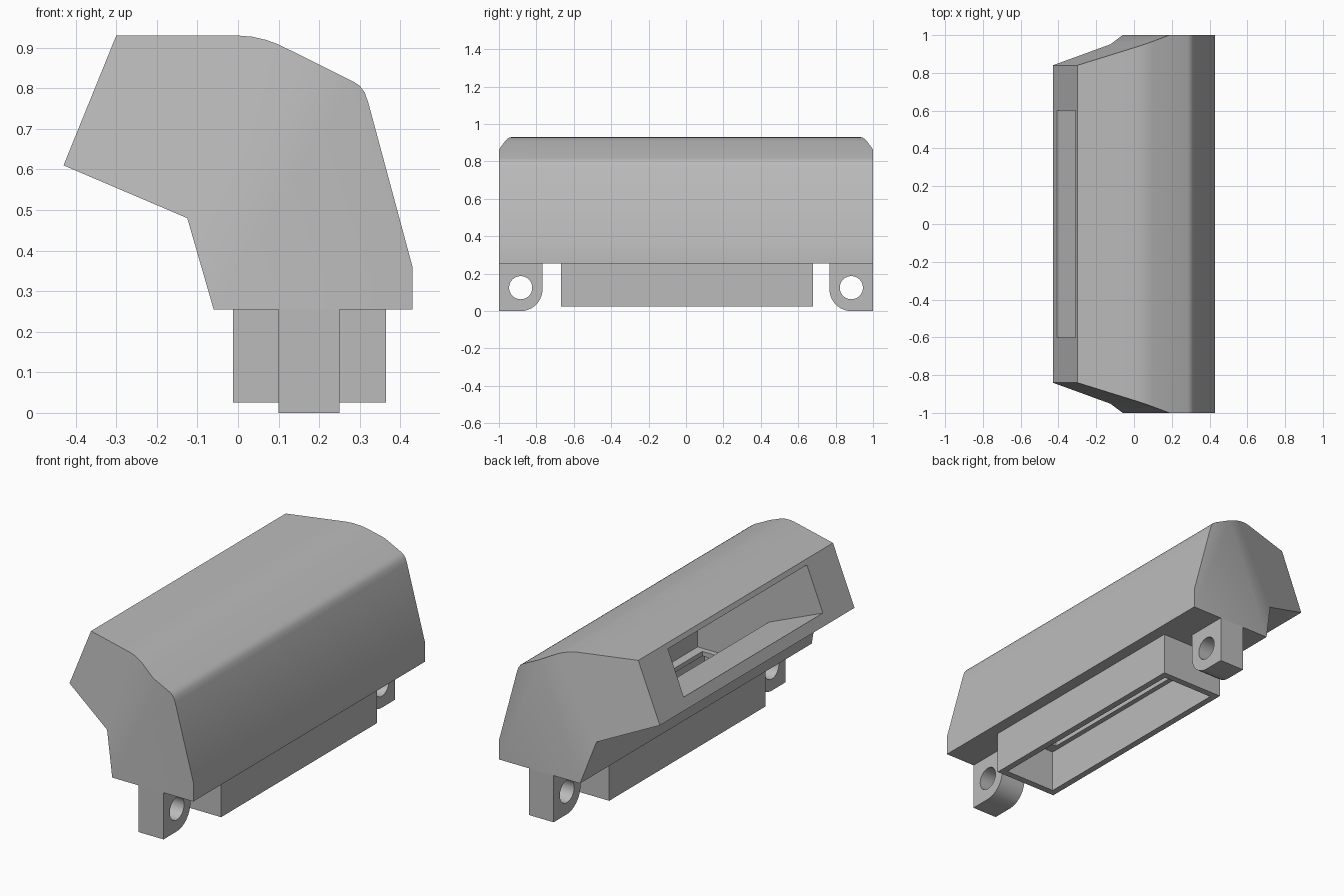
import bpy, bmesh, math
from mathutils import Vector

cube = bpy.data.objects.get("Cube")
if cube:
    bpy.data.objects.remove(cube, do_unlink=True)

grey = bpy.data.materials.new("plain grey")
grey.use_nodes = True
grey.diffuse_color = (0.5, 0.5, 0.5, 1)
grey.node_tree.nodes["Principled BSDF"].inputs["Base Color"].default_value = (0.5, 0.5, 0.5, 1)


def prism(name, points, start, end, axis):
    """Extrude a 2D profile along x (points are y, z) or y (points are x, z)."""
    bm = bmesh.new()
    place = (lambda p, d: (d, p[0], p[1])) if axis == "x" else (lambda p, d: (p[0], d, p[1]))
    face = bm.faces.new([bm.verts.new(place(p, start)) for p in points])
    ext = bmesh.ops.extrude_face_region(bm, geom=[face])
    shift = (end - start, 0, 0) if axis == "x" else (0, end - start, 0)
    bmesh.ops.translate(bm, vec=shift,
                        verts=[g for g in ext["geom"] if isinstance(g, bmesh.types.BMVert)])
    bmesh.ops.recalc_face_normals(bm, faces=bm.faces)
    mesh = bpy.data.meshes.new(name)
    bm.to_mesh(mesh)
    bm.free()
    mesh.materials.append(grey)
    obj = bpy.data.objects.new(name, mesh)
    bpy.context.collection.objects.link(obj)
    return obj


def box(name, x0, x1, y0, y1, z0, z1):
    return prism(name, [(x0, z0), (x1, z0), (x1, z1), (x0, z1)], y0, y1, "y")


def select(obj):
    bpy.ops.object.select_all(action="DESELECT")
    obj.select_set(True)
    bpy.context.view_layer.objects.active = obj


def cut(obj, cutter):
    select(obj)
    mod = obj.modifiers.new("cut", "BOOLEAN")
    mod.operation = "DIFFERENCE"
    mod.solver = "EXACT"
    mod.object = cutter
    bpy.ops.object.modifier_apply(modifier=mod.name)
    bpy.data.objects.remove(cutter, do_unlink=True)


def arc(cx, cz, r, a0, a1, n):
    return [(cx + r * math.cos(math.radians(a0 + (a1 - a0) * i / n)),
             cz + r * math.sin(math.radians(a0 + (a1 - a0) * i / n))) for i in range(n + 1)]


# Hood: bent duct profile run along the length
hood = prism("hood", [
    (-0.30, 0.93), (0.0, 0.93), (0.035, 0.927), (0.07, 0.919), (0.10, 0.908),
    (0.285, 0.816), (0.30, 0.806), (0.312, 0.79), (0.321, 0.765),
    (0.43, 0.36), (0.43, 0.255), (-0.06, 0.255), (-0.125, 0.48), (-0.43, 0.61)],
    -1, 1, "y")

# Taper both ends towards the nozzle face
bm = bmesh.new()
bm.from_mesh(hood.data)
slope = 0.336
for s in (-1, 1):
    res = bmesh.ops.bisect_plane(
        bm, geom=bm.verts[:] + bm.edges[:] + bm.faces[:], dist=0.0001,
        plane_co=(-0.43, 0.84 * s, 0.61),
        plane_no=Vector((-slope * 0.926, s, slope * 0.376)).normalized(), clear_outer=True)
    rim = [e for e in res["geom_cut"] if isinstance(e, bmesh.types.BMEdge) and e.is_boundary]
    bmesh.ops.holes_fill(bm, edges=rim, sides=0)
bmesh.ops.recalc_face_normals(bm, faces=bm.faces)
bm.to_mesh(hood.data)
bm.free()

# Air channel from the nozzle slot, and the narrower frame in its floor
cut(hood, prism("channel_cutter", [
    (-0.50, 0.706), (-0.08, 0.53), (0.0, 0.28), (0.35, 0.28), (0.35, 0.40),
    (0.27, 0.77), (0.08, 0.865), (0.0, 0.885), (-0.31, 0.904), (-0.41, 0.946)],
    -0.6, 0.6, "y"))
cut(hood, box("frame_cutter", 0.05, 0.30, -0.57, 0.57, 0.2, 0.32))

# Rectangular inlet collar below the hood
inlet = box("inlet_collar", -0.012, 0.365, -0.667, 0.68, 0.025, 0.255)
cut(inlet, box("inlet_cutter", 0.023, 0.33, -0.63, 0.643, -0.1, 0.4))

# Mounting lugs with a rounded inner corner and a bolt hole
parts = [hood, inlet]
for s, name in ((-1, "front_lug"), (1, "back_lug")):
    shape = [(1, 0.255), (1, 0)] + arc(0.884, 0.117, 0.117, 270, 180, 10) + [(0.767, 0.255)]
    lug = prism(name, [(s * y, z) for y, z in shape], 0.10, 0.25, "x")
    hole = arc(0.884, 0.125, 0.062, 0, 360, 32)[:-1]
    cut(lug, prism("hole_cutter", [(s * y, z) for y, z in hole], 0, 0.4, "x"))
    parts.append(lug)

for obj in parts:
    select(obj)
    bpy.ops.object.shade_smooth_by_angle(angle=math.radians(30))
